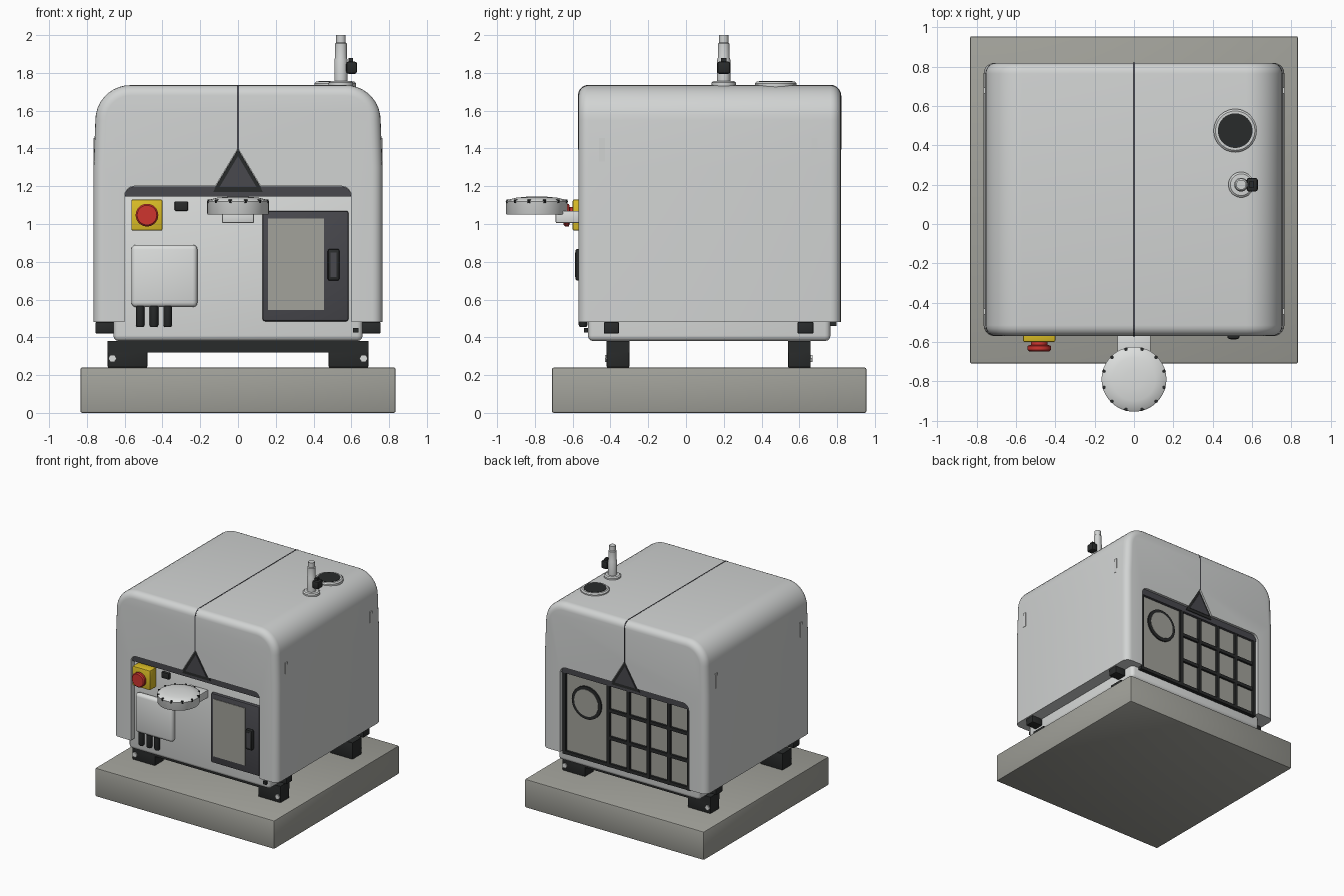
import bpy, bmesh, math
from mathutils import Matrix

if "Cube" in bpy.data.objects:
    bpy.data.objects.remove(bpy.data.objects["Cube"])


def material(name, r, g, b):
    m = bpy.data.materials.new(name)
    m.diffuse_color = (r, g, b, 1)
    m.use_nodes = True
    m.node_tree.nodes["Principled BSDF"].inputs["Base Color"].default_value = m.diffuse_color
    return m


SHELL = material("shell grey", 0.64, 0.655, 0.65)
PANEL = material("panel white", 0.72, 0.735, 0.725)
STONE = material("concrete grey", 0.36, 0.36, 0.325)
TRIM = material("charcoal trim", 0.065, 0.065, 0.075)
BLACK = material("black", 0.022, 0.024, 0.024)
YELLOW = material("safety yellow", 0.72, 0.52, 0.02)
RED = material("button red", 0.62, 0.035, 0.028)
MID_Y = 0.125  # centre of the hood, used to repeat parts on the back


def finish(bm, name, mat):
    bmesh.ops.recalc_face_normals(bm, faces=bm.faces)
    me = bpy.data.meshes.new(name)
    bm.to_mesh(me)
    bm.free()
    me.materials.append(mat)
    ob = bpy.data.objects.new(name, me)
    bpy.context.collection.objects.link(ob)
    return ob


def smooth(ob, deg=35):
    bpy.ops.object.select_all(action='DESELECT')
    bpy.context.view_layer.objects.active = ob
    ob.select_set(True)
    bpy.ops.object.shade_smooth_by_angle(angle=math.radians(deg))


def box(name, x0, x1, y0, y1, z0, z1, mat, bevel=0.0, seg=2):
    bm = bmesh.new()
    bmesh.ops.create_cube(bm, size=1)
    for v in bm.verts:
        v.co = ((x0 + x1) / 2 + v.co.x * (x1 - x0),
                (y0 + y1) / 2 + v.co.y * (y1 - y0),
                (z0 + z1) / 2 + v.co.z * (z1 - z0))
    if bevel:
        bmesh.ops.bevel(bm, geom=bm.edges[:], offset=bevel, segments=seg,
                        profile=0.5, affect='EDGES')
    ob = finish(bm, name, mat)
    if bevel:
        smooth(ob)
    return ob


def prism(name, pts, y0, y1, mat, bevel=0.0):
    """Extrude an xz outline along y; bevel rounds the end rims except the bottom."""
    bm = bmesh.new()
    a = [bm.verts.new((x, y0, z)) for x, z in pts]
    b = [bm.verts.new((x, y1, z)) for x, z in pts]
    bm.faces.new(a)
    bm.faces.new(b[::-1])
    n = len(pts)
    for i in range(n):
        j = (i + 1) % n
        bm.faces.new((a[j], a[i], b[i], b[j]))
    bmesh.ops.recalc_face_normals(bm, faces=bm.faces)
    if bevel:
        low = min(z for x, z in pts) + 1e-4
        rims = [e for e in bm.edges
                if abs(e.verts[0].co.y - e.verts[1].co.y) < 1e-5
                and max(v.co.z for v in e.verts) > low]
        bmesh.ops.bevel(bm, geom=rims, offset=bevel, segments=5,
                        profile=0.5, affect='EDGES')
    return finish(bm, name, mat)


def lathe(name, loc, profile, mat, seg=40, facing_front=False):
    """Turn (radius, height) points around z, or around -y when facing front."""
    bm = bmesh.new()
    rings = [[bm.verts.new((r * math.cos(2 * math.pi * k / seg),
                            r * math.sin(2 * math.pi * k / seg), h))
              for k in range(seg)] for r, h in profile]
    for p, q in zip(rings, rings[1:]):
        for k in range(seg):
            j = (k + 1) % seg
            bm.faces.new((p[k], p[j], q[j], q[k]))
    bm.faces.new(rings[0][::-1])
    bm.faces.new(rings[-1])
    rot = Matrix.Rotation(math.pi / 2, 4, 'X') if facing_front else Matrix.Identity(4)
    bmesh.ops.transform(bm, matrix=Matrix.Translation(loc) @ rot, verts=bm.verts)
    ob = finish(bm, name, mat)
    smooth(ob)
    return ob


def mirrored(right):
    return right + [(-x, z) for x, z in reversed(right) if abs(x) > 1e-6]


def arc(cx, cz, r, steps, end=90):
    return [(cx + r * math.cos(math.radians(end * k / steps)),
             cz + r * math.sin(math.radians(end * k / steps))) for k in range(steps + 1)]


# Plinth
box("plinth", -0.835, 0.835, -0.71, 0.955, 0, 0.24, STONE, 0.01)

# Hood with rounded shoulders and matching openings front and back
hood = prism("hood", mirrored([(0.765, 0.48), (0.765, 1.3)] + arc(0.57, 1.55, 0.185, 10)),
             -0.57, 0.82, SHELL, 0.055)
opening = mirrored([(0.6, 0.3)] + arc(0.55, 1.15, 0.05, 4) + [(0.12, 1.2), (0, 1.4)])
for y0, y1 in ((-0.8, -0.515), (0.76, 1.05)):
    cutter = prism("opening_cutter", opening, y0, y1, SHELL)
    cutter.hide_render = True
    mod = hood.modifiers.new("opening", 'BOOLEAN')
    mod.operation, mod.solver, mod.object = 'DIFFERENCE', 'EXACT', cutter
    bpy.context.view_layer.objects.active = hood
    bpy.ops.object.modifier_apply(modifier=mod.name)
    bpy.data.objects.remove(cutter)
smooth(hood, 30)

# Seam between the hood halves
prism("hood_seam", [(0.004, 1.395), (0.004, 1.737), (-0.004, 1.737), (-0.004, 1.395)],
      -0.572, 0.822, TRIM).hide_render = True
bpy.data.objects.remove(bpy.data.objects["hood_seam"])
bm = bmesh.new()
side = [(-0.572, 1.395)]
side += [(-0.515 - 0.057 * math.cos(math.radians(a)), 1.68 + 0.057 * math.sin(math.radians(a)))
         for a in range(0, 91, 18)]
side += [(2 * MID_Y - y, z) for y, z in reversed(side)]
section = bm.faces.new([bm.verts.new((-0.004, y, z)) for y, z in side])
ext = bmesh.ops.extrude_face_region(bm, geom=[section])
bmesh.ops.translate(bm, vec=(0.008, 0, 0),
                    verts=[g for g in ext["geom"] if isinstance(g, bmesh.types.BMVert)])
finish(bm, "hood_seam", TRIM)

# Inner body, visible through the openings and below the hood
box("inner_body", -0.66, 0.66, -0.52, 0.765, 0.38, 1.3, PANEL, 0.03, 3)

# Opening header and triangular inserts, front and back
header = mirrored([(0.598, 1.145)] + arc(0.55, 1.15, 0.049, 4))
vee = [(-0.118, 1.2), (-0.13, 1.17), (0.13, 1.17), (0.118, 1.2), (0, 1.397)]
inner_vee = [(-0.098, 1.195), (0.098, 1.195), (0, 1.36)]
for tag, s in (("front", 1), ("back", -1)):
    def at(y):
        return MID_Y + s * (y - MID_Y)
    prism(tag + "_header", header, at(-0.51), at(-0.55), TRIM)
    prism(tag + "_vee_edge", vee, at(-0.51), at(-0.556), BLACK)
    prism(tag + "_vee", inner_vee, at(-0.51), at(-0.56), TRIM)

# Side grip tabs
for s in (-1, 1):
    for y in (-0.445, 0.68):
        xs = sorted((s * 0.74, s * 0.766))
        box("grip_tab", *xs, y - 0.015, y + 0.015, 1.33, 1.455, SHELL)

# Hood latches and feet
for s in (-1, 1):
    for y0, y1 in ((-0.435, -0.355), (0.59, 0.675)):
        xs = sorted((s * 0.655, s * 0.755))
        box("hood_latch", *xs, y0, y1, 0.42, 0.481, BLACK, 0.006)
for y0, y1, bolt_y in ((-0.42, -0.30, -0.418), (0.54, 0.66, 0.67)):
    box("foot_rail", -0.69, 0.69, y0, y1, 0.32, 0.381, BLACK)
    for s in (-1, 1):
        xs = sorted((s * 0.48, s * 0.69))
        box("foot", *xs, y0, y1, 0.24, 0.38, BLACK, 0.006)
        lathe("foot_bolt", (s * 0.665, bolt_y, 0.288), [(0.022, 0), (0.022, 0.012)],
              PANEL, 6, True)

# Emergency stop
box("stop_housing", -0.565, -0.4, -0.6, -0.515, 0.965, 1.13, YELLOW, 0.008)
lathe("stop_button", (-0.482, -0.595, 1.047),
      [(0.042, 0), (0.042, 0.02), (0.06, 0.025), (0.06, 0.045), (0.052, 0.053)],
      RED, 32, True)

# Small switch and lower corner tab
box("switch", -0.335, -0.265, -0.545, -0.515, 1.07, 1.12, BLACK, 0.005)
box("corner_tab", 0.61, 0.638, -0.54, -0.51, 0.425, 0.45, BLACK)

# Junction box with cable glands
box("junction_box", -0.565, -0.215, -0.57, -0.515, 0.56, 0.89, PANEL, 0.025, 3)
for x in (-0.518, -0.445, -0.372):
    lathe("cable_gland", (x, -0.545, 0.455), [(0.018, 0), (0.023, 0.01), (0.023, 0.11)],
          BLACK, 16)

# Door with window and handle
box("door_frame", 0.13, 0.585, -0.552, -0.515, 0.485, 1.07, TRIM, 0.012)
box("door_window", 0.158, 0.455, -0.556, -0.55, 0.545, 1.028, STONE)
box("door_handle", 0.475, 0.537, -0.585, -0.55, 0.7, 0.868, BLACK, 0.01)
box("handle_grip", 0.49, 0.522, -0.588, -0.583, 0.72, 0.848, TRIM)

# Round sensor head on its arm
box("sensor_arm", -0.085, 0.085, -0.69, -0.515, 1.005, 1.07, PANEL, 0.006)
lathe("sensor_head", (0, -0.79, 0),
      [(0.16, 1.05), (0.163, 1.055), (0.163, 1.115), (0.165, 1.12), (0.158, 1.127),
       (0.11, 1.139), (0.05, 1.145)], PANEL, 48)
for k in range(12):
    a = 2 * math.pi * (k + 0.5) / 12
    lathe("sensor_bolt", (0.158 * math.cos(a), -0.79 + 0.158 * math.sin(a), 1.11),
          [(0.009, 0), (0.009, 0.021)], BLACK, 8)

# Roof vent
lathe("vent_ring", (0.515, 0.475, 1.72), [(0.11, 0), (0.11, 0.025), (0.1, 0.034)], SHELL, 48)
lathe("vent_grille", (0.515, 0.475, 1.75), [(0.088, 0), (0.088, 0.006)], BLACK, 48)

# Roof valve post with knob
lathe("valve_post", (0.545, 0.2, 0),
      [(0.065, 1.72), (0.065, 1.748), (0.055, 1.756), (0.035, 1.757), (0.035, 1.87),
       (0.031, 1.88), (0.031, 1.955), (0.025, 1.96), (0.025, 2.0)], SHELL, 32)
box("valve_knob", 0.573, 0.63, 0.165, 0.235, 1.795, 1.86, BLACK, 0.012)
box("valve_stem", 0.585, 0.61, 0.185, 0.215, 1.855, 1.878, BLACK)

# Back service panel: infill, framing bars and round fan ring
box("service_infill", -0.585, 0.585, 0.76, 0.778, 0.465, 1.17, STONE)
cols = [0.58, 0.17, -0.018, -0.206, -0.394, -0.58]
rows = [0.475, 0.705, 0.935, 1.165]
for x in cols:
    box("service_upright", x - 0.014, x + 0.014, 0.76, 0.798, 0.46, 1.18, BLACK)
for z in rows:
    right = 0.594 if z in (rows[0], rows[-1]) else 0.17
    box("service_crossbar", -0.594, right, 0.76, 0.796, z - 0.014, z + 0.014, BLACK)
lathe("fan_ring", (0.375, 0.79, 0.94), [(0.137, 0), (0.137, 0.025)], BLACK, 40, True)
lathe("fan_disc", (0.375, 0.793, 0.94), [(0.112, 0), (0.112, 0.025)], STONE, 40, True)
